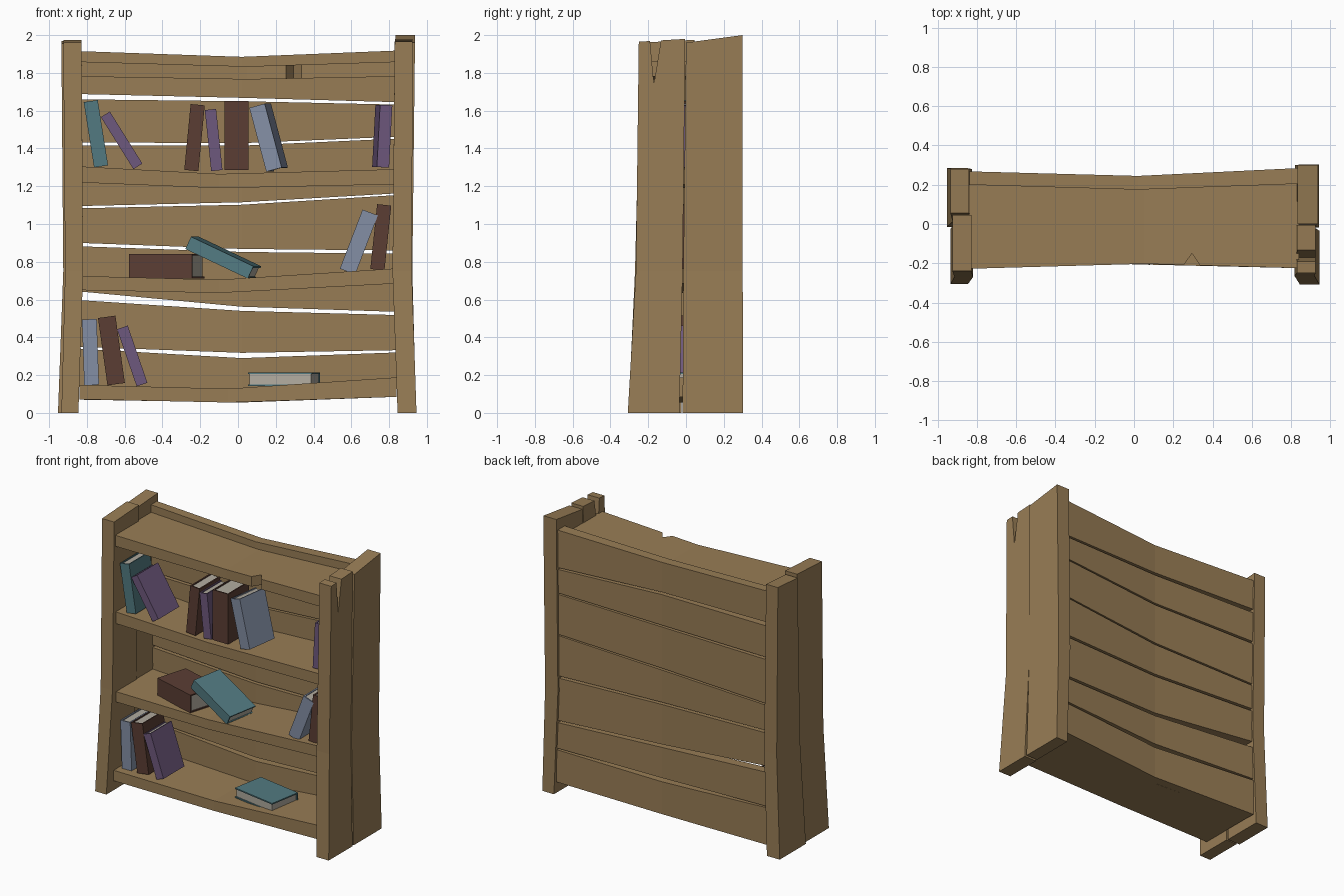
import bpy, bmesh, math
from mathutils import Matrix, Vector

if "Cube" in bpy.data.objects:
    bpy.data.objects.remove(bpy.data.objects["Cube"])


def material(name, rgb):
    m = bpy.data.materials.new(name)
    m.diffuse_color = (*rgb, 1)
    m.use_nodes = True
    m.node_tree.nodes["Principled BSDF"].inputs["Base Color"].default_value = m.diffuse_color
    return m


WOOD = material("wood", (0.315, 0.205, 0.092))
PAGES = material("pages", (0.445, 0.413, 0.352))
COVERS = {
    "teal": material("teal cover", (0.084, 0.195, 0.22)),
    "purple": material("purple cover", (0.155, 0.098, 0.205)),
    "brown": material("brown cover", (0.105, 0.048, 0.034)),
    "blue": material("blue cover", (0.23, 0.275, 0.375)),
}


def finish(name, bm, mats):
    bmesh.ops.recalc_face_normals(bm, faces=bm.faces)
    me = bpy.data.meshes.new(name)
    bm.to_mesh(me)
    bm.free()
    ob = bpy.data.objects.new(name, me)
    bpy.context.collection.objects.link(ob)
    for m in mats:
        me.materials.append(m)
    return ob


def loft(name, rings):
    """Solid through a row of four-cornered sections."""
    bm = bmesh.new()
    vs = [[bm.verts.new(p) for p in r] for r in rings]
    for a, b in zip(vs, vs[1:]):
        for i in range(4):
            j = (i + 1) % 4
            bm.faces.new((a[i], a[j], b[j], b[i]))
    bm.faces.new(vs[0])
    bm.faces.new(vs[-1])
    return finish(name, bm, [WOOD])


def board(name, stations):
    """Horizontal board: stations of x, y front, y back, z low, z high."""
    return loft(name, [[(x, y0, z0), (x, y1, z0), (x, y1, z1), (x, y0, z1)]
                       for x, y0, y1, z0, z1 in stations])


def upright(name, stations):
    """Vertical plank: x low, x high, y front, y back, z at front, z at back."""
    return loft(name, [[(x0, y0, zf), (x1, y0, zf), (x1, y1, zb), (x0, y1, zb)]
                       for x0, x1, y0, y1, zf, zb in stations])


def notch(ob, tri, extrude):
    """Cut a triangular prism out of an object."""
    bm = bmesh.new()
    e = Vector(extrude)
    a = [bm.verts.new(p) for p in tri]
    b = [bm.verts.new(Vector(p) + e) for p in tri]
    bm.faces.new(a)
    bm.faces.new(b)
    for i in range(3):
        j = (i + 1) % 3
        bm.faces.new((a[i], a[j], b[j], b[i]))
    cutter = finish("notch_cutter", bm, [WOOD])
    cutter.hide_render = True
    mod = ob.modifiers.new("notch", 'BOOLEAN')
    mod.object = cutter
    mod.solver = 'EXACT'
    bpy.context.view_layer.objects.active = ob
    bpy.ops.object.modifier_apply(modifier=mod.name)
    bpy.data.objects.remove(cutter)


# Side panels, two planks each
upright("left_front_plank", [
    (-0.935, -0.845, -0.305, -0.025, 0, 0),
    (-0.915, -0.82, -0.27, 0.005, 0.75, 0.75),
    (-0.925, -0.828, -0.24, 0.045, 1.96, 1.975)])
upright("left_back_plank", [
    (-0.953, -0.85, -0.015, 0.285, 0, 0),
    (-0.925, -0.825, 0.012, 0.28, 0.75, 0.75),
    (-0.935, -0.84, 0.055, 0.28, 1.955, 1.97)])
right_front = upright("right_front_plank", [
    (0.845, 0.945, -0.308, -0.035, 0, 0),
    (0.818, 0.92, -0.265, -0.018, 0.75, 0.75),
    (0.83, 0.925, -0.25, -0.004, 1.965, 1.98)])
notch(right_front, [(0.7, -0.195, 2.02), (0.7, -0.125, 2.02), (0.7, -0.17, 1.74)],
      (0.4, 0, 0))
upright("right_back_plank", [
    (0.85, 0.943, -0.018, 0.303, 0, 0),
    (0.82, 0.923, -0.014, 0.3, 0.75, 0.75),
    (0.833, 0.937, 0.0, 0.3, 1.96, 2.0)])

# Shelves: z low and z high at the left, middle and right, and middle x
for name, mx, lo, hi in [
        ("bottom_shelf", -0.05, (0.072, 0.055, 0.085), (0.148, 0.128, 0.188)),
        ("lower_shelf", -0.1, (0.65, 0.635, 0.685), (0.725, 0.705, 0.765)),
        ("upper_shelf", -0.1, (1.22, 1.19, 1.21), (1.305, 1.265, 1.29)),
        ("top_shelf", 0.05, (1.78, 1.765, 1.78), (1.86, 1.835, 1.86))]:
    shelf = board(name, [(-0.84, -0.228, 0.205, lo[0], hi[0]),
                         (mx, -0.203, 0.18, lo[1], hi[1]),
                         (0.84, -0.225, 0.21, lo[2], hi[2])])
# Chip in the front edge of the top shelf
notch(shelf, [(0.24, -0.23, 1.7), (0.35, -0.23, 1.7), (0.295, -0.15, 1.7)], (0, 0, 0.3))

# Back planks: bottom and top edge heights at left, middle, right
back = [((0.07, 0.055, 0.085), (0.34, 0.29, 0.32)),
        ((0.35, 0.318, 0.332), (0.597, 0.54, 0.518)),
        ((0.643, 0.562, 0.535), (0.882, 0.852, 0.843)),
        ((0.9, 0.868, 0.86), (1.083, 1.102, 1.153)),
        ((1.095, 1.115, 1.162), (1.415, 1.415, 1.452)),
        ((1.432, 1.428, 1.462), (1.66, 1.65, 1.632)),
        ((1.688, 1.668, 1.645), (1.915, 1.885, 1.918))]
for i, (lo, hi) in enumerate(back):
    board(f"back_plank_{i + 1}", [(-0.84, 0.2, 0.268, lo[0], hi[0]),
                                  (0.02, 0.175, 0.245, lo[1], hi[1]),
                                  (0.84, 0.205, 0.285, lo[2], hi[2])])


def book(name, colour, loc, thick, height, lean, yaw=0, depth=0.24):
    """Spine faces -y; origin is the middle of the lower end."""
    bm = bmesh.new()
    t, d, c, g = thick / 2, depth / 2, 0.009, 0.007

    def box(x0, x1, y0, y1, z0, z1, mi):
        r = bmesh.ops.create_cube(bm, size=1, matrix=Matrix.Translation(
            ((x0 + x1) / 2, (y0 + y1) / 2, (z0 + z1) / 2)) @ Matrix.Diagonal(
            (x1 - x0, y1 - y0, z1 - z0, 1)))
        for f in {f for v in r["verts"] for f in v.link_faces}:
            f.material_index = mi

    box(-t, -t + c, -d, d, 0, height, 0)                   # cover boards
    box(t - c, t, -d, d, 0, height, 0)
    box(-t + c, t - c, -d, -d + c, 0, height, 0)           # spine
    box(-t + c, t - c, -d + c, d - g, g, height - g, 1)    # pages
    ob = finish(name, bm, [COVERS[colour], PAGES])
    ob.matrix_world = (Matrix.Translation(loc)
                       @ Matrix.Rotation(math.radians(yaw), 4, 'Z')
                       @ Matrix.Rotation(math.radians(lean), 4, 'Y'))


# Books: colour, position, thickness, height, lean, yaw
books = [
    # upper shelf
    ("teal", (-0.725, -0.07, 1.305), 0.075, 0.35, -9, 0),
    ("purple", (-0.53, -0.07, 1.305), 0.056, 0.325, -32, 0),
    ("brown", (-0.247, -0.07, 1.283), 0.075, 0.35, 5.5, 0),
    ("purple", (-0.112, -0.07, 1.283), 0.06, 0.325, -6, 0),
    ("brown", (-0.008, -0.07, 1.287), 0.125, 0.365, 0, 0),
    ("blue", (0.207, -0.07, 1.288), 0.085, 0.35, -15, -8),
    ("purple", (0.755, -0.07, 1.3), 0.065, 0.33, 3, 6),
    # lower shelf
    ("brown", (-0.543, 0.012, 0.777), 0.13, 0.345, 90, -16),
    ("teal", (-0.243, -0.03, 0.9), 0.072, 0.37, 115, -10),
    ("blue", (0.58, -0.07, 0.748), 0.087, 0.335, 21, 0),
    ("brown", (0.738, -0.07, 0.758), 0.075, 0.345, 6, 0),
    # bottom shelf
    ("blue", (-0.775, -0.05, 0.148), 0.078, 0.348, -2, 0),
    ("brown", (-0.645, -0.05, 0.152), 0.093, 0.36, -8, 0),
    ("purple", (-0.508, -0.05, 0.15), 0.06, 0.32, -19, 0),
    ("teal", (0.413, -0.05, 0.178), 0.072, 0.345, 90, 170),
]
for i, (col, loc, th, h, lean, yaw) in enumerate(books):
    book(f"{col}_book_{i + 1}", col, loc, th, h, lean, yaw)
